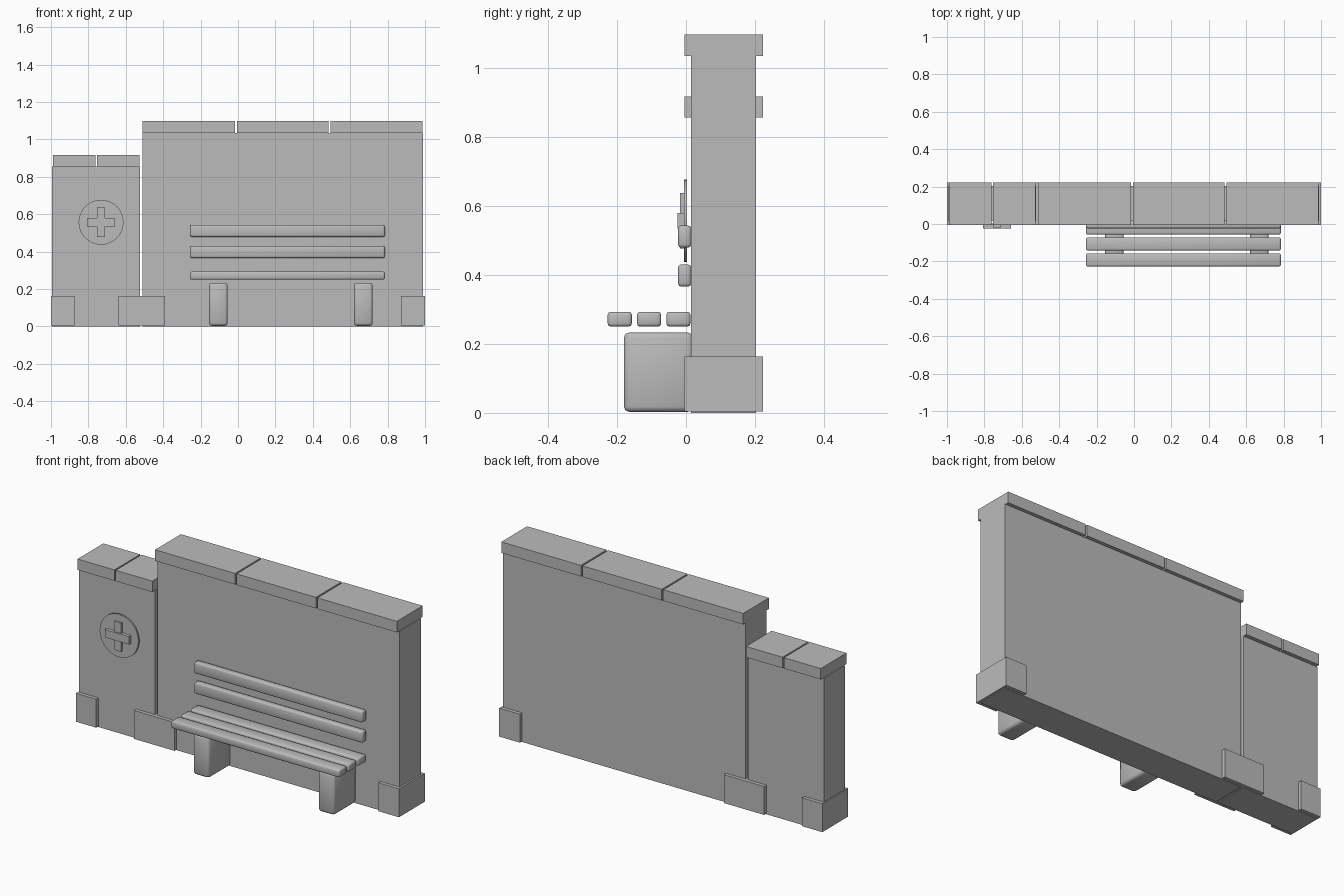
import bpy
from math import pi

cube = bpy.data.objects.get("Cube")
if cube:
    bpy.data.objects.remove(cube, do_unlink=True)

GREY = (0.5, 0.5, 0.5, 1)
mat = bpy.data.materials.new("plain_grey")
mat.use_nodes = True
mat.diffuse_color = GREY
mat.node_tree.nodes["Principled BSDF"].inputs["Base Color"].default_value = GREY


def box(name, x, y, z, bevel=0.0):
    """Box spanning the (low, high) pairs, with soft rounded edges if bevel is set."""
    bpy.ops.mesh.primitive_cube_add(size=1)
    ob = bpy.context.object
    ob.name = name
    for v in ob.data.vertices:
        v.co = [lo + (hi - lo) * (c + 0.5) for c, (lo, hi) in zip(v.co, (x, y, z))]
    ob.data.materials.append(mat)
    if bevel:
        mod = ob.modifiers.new("rounded_edges", "BEVEL")
        mod.width = bevel
        mod.segments = 2
        bpy.ops.object.shade_smooth()
    return ob


WALL_Y = (0.015, 0.203)
TRIM_Y = (-0.005, 0.223)

# Tall wall and low wall
box("tall_wall", (-0.51, 0.99), WALL_Y, (0, 1.035))
box("low_wall", (-0.995, -0.525), WALL_Y, (0, 0.855))

# Coping stones along the wall tops
for x in ((-0.51, -0.015), (-0.006, 0.485), (0.495, 0.987)):
    box("tall_coping", x, TRIM_Y, (1.035, 1.097))
for x in ((-0.99, -0.762), (-0.754, -0.527)):
    box("low_coping", x, TRIM_Y, (0.856, 0.917))

# Footing blocks wrapping the wall base
for x in ((-1, -0.875), (-0.64, -0.39), (0.872, 1)):
    box("footing_block", x, TRIM_Y, (0.004, 0.163))

# Bench legs
for x in (-0.105, 0.67):
    box("bench_leg", (x - 0.05, x + 0.05), (-0.18, 0.02), (0.003, 0.233), 0.015)

# Bench seat and back slats
BENCH_X = (-0.257, 0.785)
for y in (-0.192, -0.107, -0.022):
    box("seat_slat", BENCH_X, (y - 0.035, y + 0.035), (0.25, 0.293), 0.009)
for z in (0.398, 0.511):
    box("back_slat", BENCH_X, (-0.023, 0.015), (z - 0.032, z + 0.032), 0.009)

# Round sign with a raised cross
SX, SZ = -0.732, 0.557
bpy.ops.mesh.primitive_cylinder_add(vertices=32, radius=0.12, depth=0.009,
                                    location=(SX, -0.002, SZ), rotation=(pi / 2, 0, 0))
disc = bpy.context.object
disc.name = "sign_disc"
disc.data.materials.append(mat)
bpy.ops.object.shade_smooth_by_angle()
box("cross_upright", (SX - 0.021, SX + 0.021), (-0.018, -0.005), (SZ - 0.08, SZ + 0.08))
box("cross_bar", (SX - 0.075, SX + 0.075), (-0.025, -0.005), (SZ - 0.022, SZ + 0.022))
